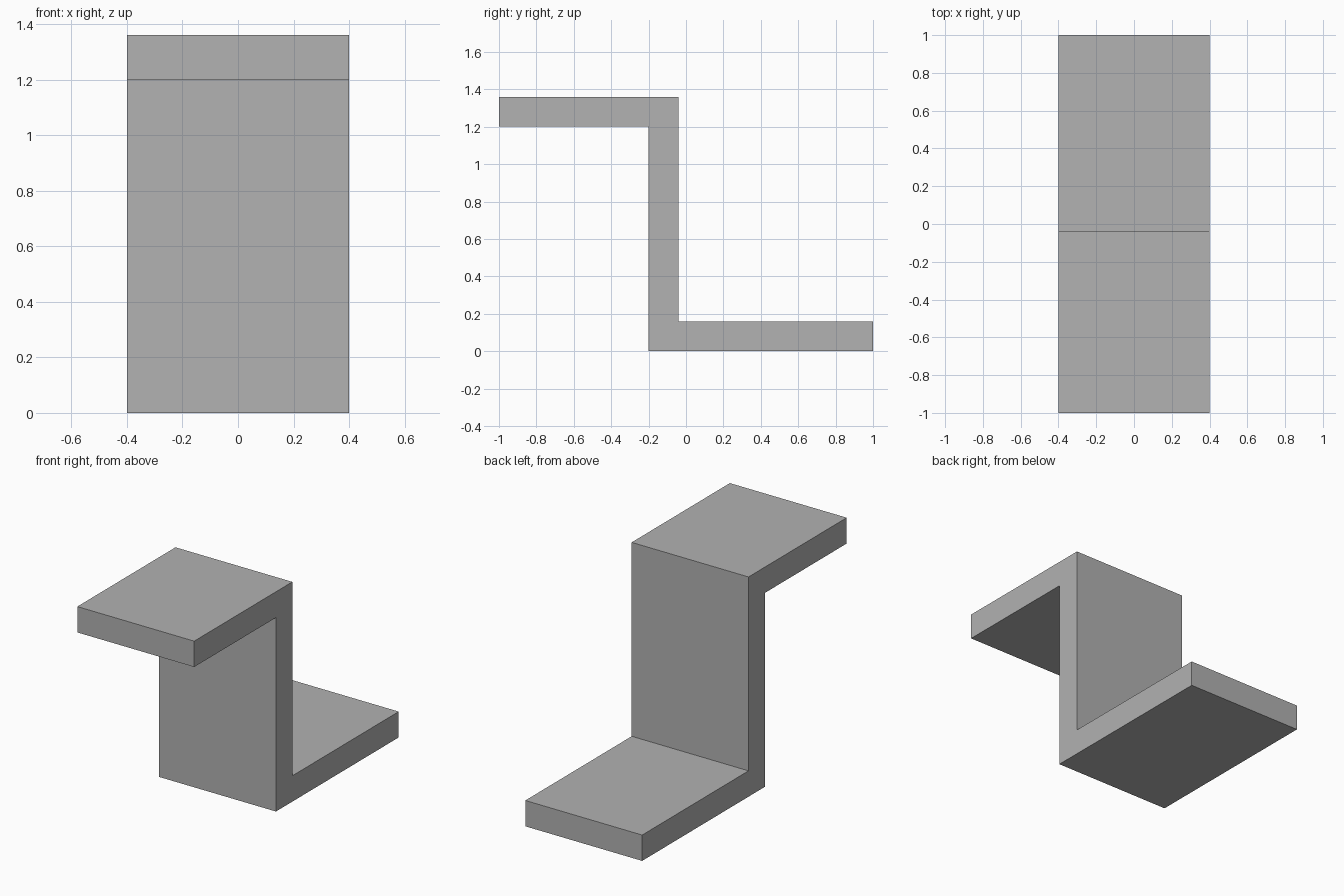
import bpy
import bmesh

cube = bpy.data.objects.get("Cube")
if cube:
    bpy.data.objects.remove(cube, do_unlink=True)

# Plain grey material
grey = bpy.data.materials.new("plain_grey")
grey.use_nodes = True
colour = (0.445, 0.445, 0.445, 1)
grey.diffuse_color = colour
grey.node_tree.nodes["Principled BSDF"].inputs["Base Color"].default_value = colour

# Z-shaped side profile (y, z), extruded across the width
width = 0.8
profile = [(-1, 1.36), (-1, 1.2), (-0.2, 1.2), (-0.2, 0),
           (1, 0), (1, 0.16), (-0.04, 0.16), (-0.04, 1.36)]

bm = bmesh.new()
side = bm.faces.new([bm.verts.new((-width / 2, y, z)) for y, z in profile])
extruded = bmesh.ops.extrude_face_region(bm, geom=[side])
moved = [v for v in extruded["geom"] if isinstance(v, bmesh.types.BMVert)]
bmesh.ops.translate(bm, verts=moved, vec=(width, 0, 0))
bmesh.ops.recalc_face_normals(bm, faces=bm.faces)

mesh = bpy.data.meshes.new("z_bracket")
bm.to_mesh(mesh)
bm.free()
mesh.materials.append(grey)
bracket = bpy.data.objects.new("z_bracket", mesh)
bpy.context.collection.objects.link(bracket)
